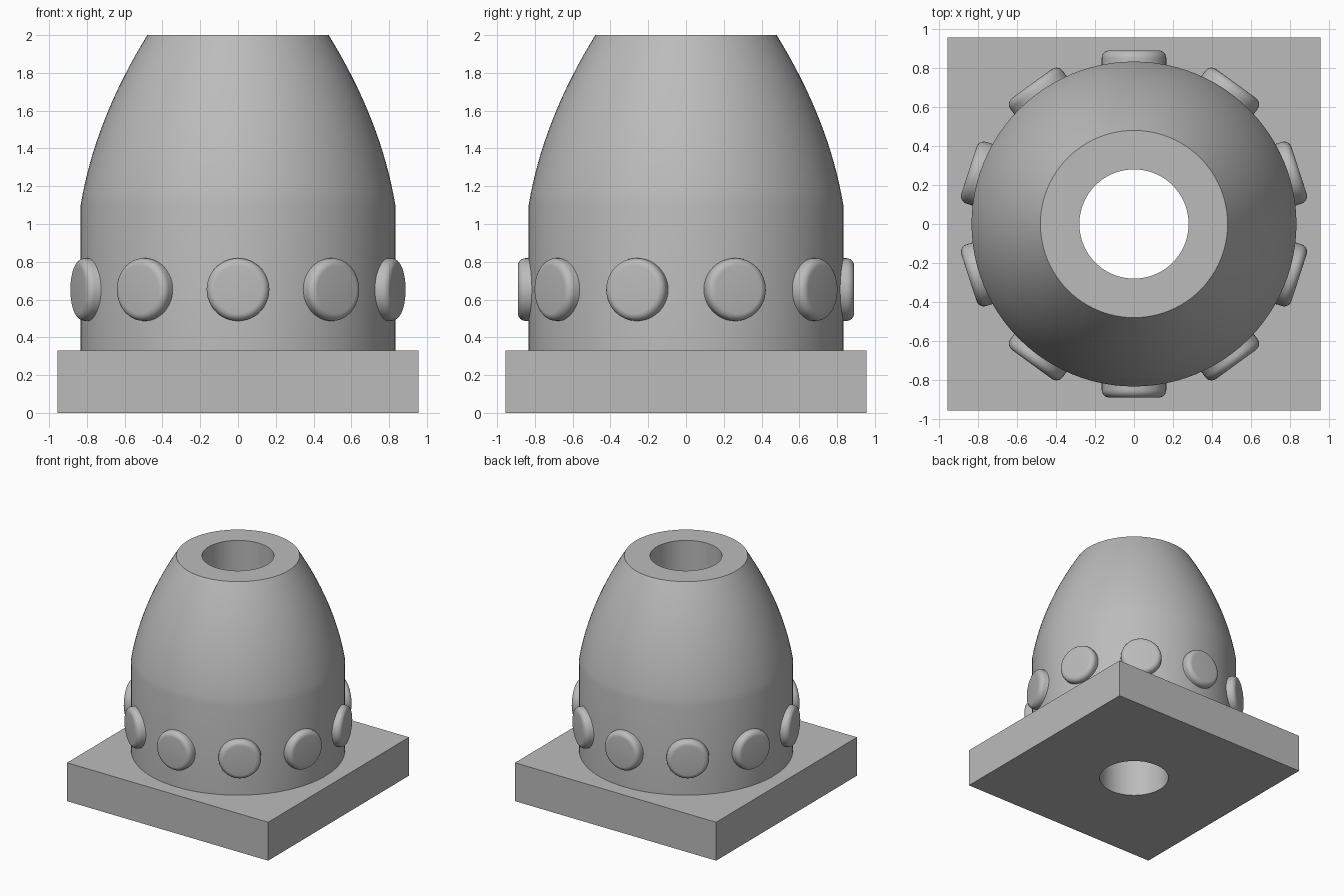
import bpy, bmesh
from math import radians, sin, cos, pi
from mathutils import Matrix

cube = bpy.data.objects.get("Cube")
if cube:
    bpy.data.objects.remove(cube, do_unlink=True)

grey = bpy.data.materials.new("plain grey")
grey.use_nodes = True
colour = (0.5, 0.5, 0.5, 1)
grey.diffuse_color = colour
grey.node_tree.nodes["Principled BSDF"].inputs["Base Color"].default_value = colour


def lathe(name, profile, segments, closed=True):
    """Revolve (radius, z, is_square) points; square rings are stretched to a box outline."""
    bm = bmesh.new()
    rings = []
    for r, z, square in profile:
        ring = []
        for i in range(segments):
            a = 2 * pi * i / segments
            s = r / max(abs(cos(a)), abs(sin(a))) if square else r
            ring.append(bm.verts.new((s * cos(a), s * sin(a), z)))
        rings.append(ring)
    pairs = list(zip(rings, rings[1:]))
    if closed:
        pairs.append((rings[-1], rings[0]))
    else:
        bm.faces.new(rings[0])
        bm.faces.new(rings[-1])
    for low, high in pairs:
        for i in range(segments):
            j = (i + 1) % segments
            bm.faces.new((low[i], low[j], high[j], high[i]))
    bmesh.ops.recalc_face_normals(bm, faces=bm.faces)
    mesh = bpy.data.meshes.new(name)
    bm.to_mesh(mesh)
    bm.free()
    mesh.materials.append(grey)
    obj = bpy.data.objects.new(name, mesh)
    bpy.context.collection.objects.link(obj)
    bpy.ops.object.select_all(action='DESELECT')
    obj.select_set(True)
    bpy.context.view_layer.objects.active = obj
    bpy.ops.object.shade_smooth_by_angle(angle=radians(30))
    return obj


BORE, BODY, BASE_TOP, SHOULDER, TOP = 0.28, 0.833, 0.33, 1.1, 2.0

# Square base plate with a round bore
lathe("base_plate", [(BORE, 0, False), (0.956, 0, True),
                     (0.956, BASE_TOP, True), (BORE, BASE_TOP, False)], 96)

# Body: straight wall, then a bulging taper up to the flat rim, hollow down the middle
taper = []
for i in range(17):
    t = i / 16
    taper.append((BODY - 0.15 * t - 0.203 * t * t,
                  SHOULDER + (TOP - SHOULDER) * t, False))
lathe("body", [(BORE, BASE_TOP, False), (BODY, BASE_TOP, False)]
      + taper + [(BORE, TOP, False)], 96)

# Ring of ten round studs with softened rims
STUD, FACE, SOFT = 0.166, 0.89, 0.04
rim = [(STUD, 0.7, False)]
for i in range(7):
    a = pi / 2 * i / 6
    rim.append((STUD - SOFT + SOFT * cos(a), FACE - SOFT + SOFT * sin(a), False))
for n in range(10):
    stud = lathe(f"stud_{n + 1}", rim, 48, closed=False)
    stud.matrix_world = (Matrix.Translation((0, 0, 0.653))
                         @ Matrix.Rotation(2 * pi * n / 10, 4, 'Z')
                         @ Matrix.Rotation(pi / 2, 4, 'X'))
